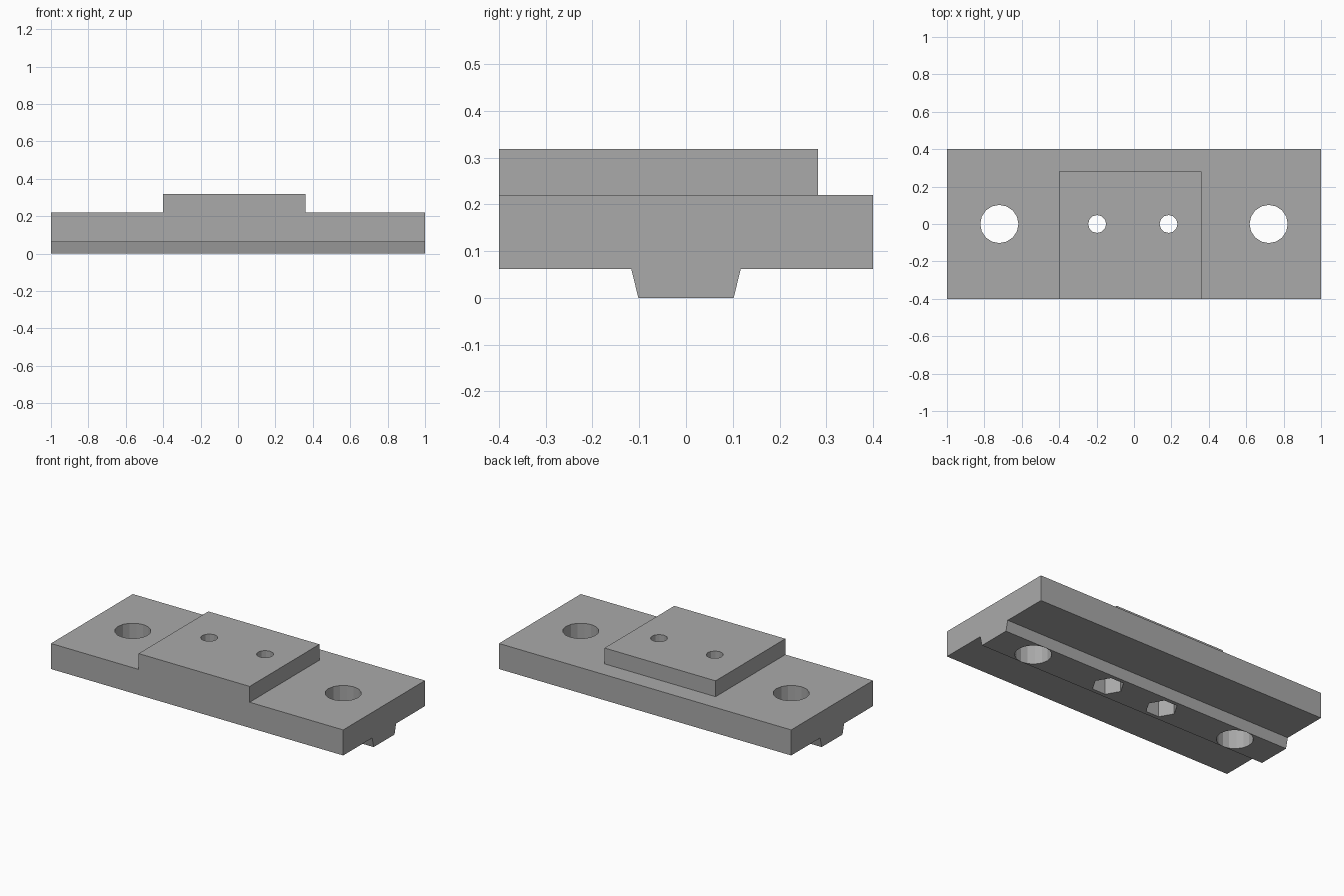
import bpy
import bmesh
from math import cos, sin, tau

cube = bpy.data.objects.get("Cube")
if cube:
    bpy.data.objects.remove(cube, do_unlink=True)

grey = bpy.data.materials.new("plain grey")
grey.use_nodes = True
colour = (0.4, 0.4, 0.4, 1)
grey.diffuse_color = colour
grey.node_tree.nodes["Principled BSDF"].inputs["Base Color"].default_value = colour


def prism(name, outline, depth):
    """Extrude a closed outline of 3D points along the depth vector."""
    bm = bmesh.new()
    face = bm.faces.new([bm.verts.new(p) for p in outline])
    out = bmesh.ops.extrude_face_region(bm, geom=[face], use_keep_orig=True)
    verts = [v for v in out["geom"] if isinstance(v, bmesh.types.BMVert)]
    bmesh.ops.translate(bm, verts=verts, vec=depth)
    bmesh.ops.recalc_face_normals(bm, faces=bm.faces[:])
    mesh = bpy.data.meshes.new(name)
    bm.to_mesh(mesh)
    bm.free()
    mesh.materials.append(grey)
    obj = bpy.data.objects.new(name, mesh)
    bpy.context.collection.objects.link(obj)
    return obj


def drill(name, x, radius, sides, z0, z1):
    """Upright cutter with its first corner on +x."""
    ring = [(x + radius * cos(tau * i / sides), radius * sin(tau * i / sides), z0)
            for i in range(sides)]
    return prism(name, ring, (0, 0, z1 - z0))


def combine(target, tool, operation):
    """Apply a boolean and discard the tool."""
    mod = target.modifiers.new(operation, "BOOLEAN")
    mod.operation, mod.solver, mod.object = operation, "EXACT", tool
    bpy.ops.object.select_all(action="DESELECT")
    bpy.context.view_layer.objects.active = target
    target.select_set(True)
    bpy.ops.object.modifier_apply(modifier=mod.name)
    bpy.data.objects.remove(tool, do_unlink=True)


# Base plate with the tapered locating rib underneath
half = [(0.102, 0), (0.117, 0.062), (0.4, 0.062), (0.4, 0.22)]
profile = half + [(-y, z) for y, z in reversed(half)]
plate = prism("mounting_plate", [(-1, y, z) for y, z in profile], (2, 0, 0))

# Raised pad, flush with the front edge
pad = prism("raised_pad", [(-0.4, -0.4, 0.15), (0.36, -0.4, 0.15),
                           (0.36, 0.282, 0.15), (-0.4, 0.282, 0.15)], (0, 0, 0.168))
combine(plate, pad, "UNION")

# Large mounting holes
for x in (-0.72, 0.72):
    combine(plate, drill("mounting_hole", x, 0.102, 16, -0.1, 0.5), "DIFFERENCE")

# Small screw holes with hexagonal nut pockets from below
for x in (-0.197, 0.185):
    combine(plate, drill("screw_hole", x, 0.048, 12, -0.1, 0.5), "DIFFERENCE")
    combine(plate, drill("nut_pocket", x, 0.09, 6, -0.1, 0.14), "DIFFERENCE")
